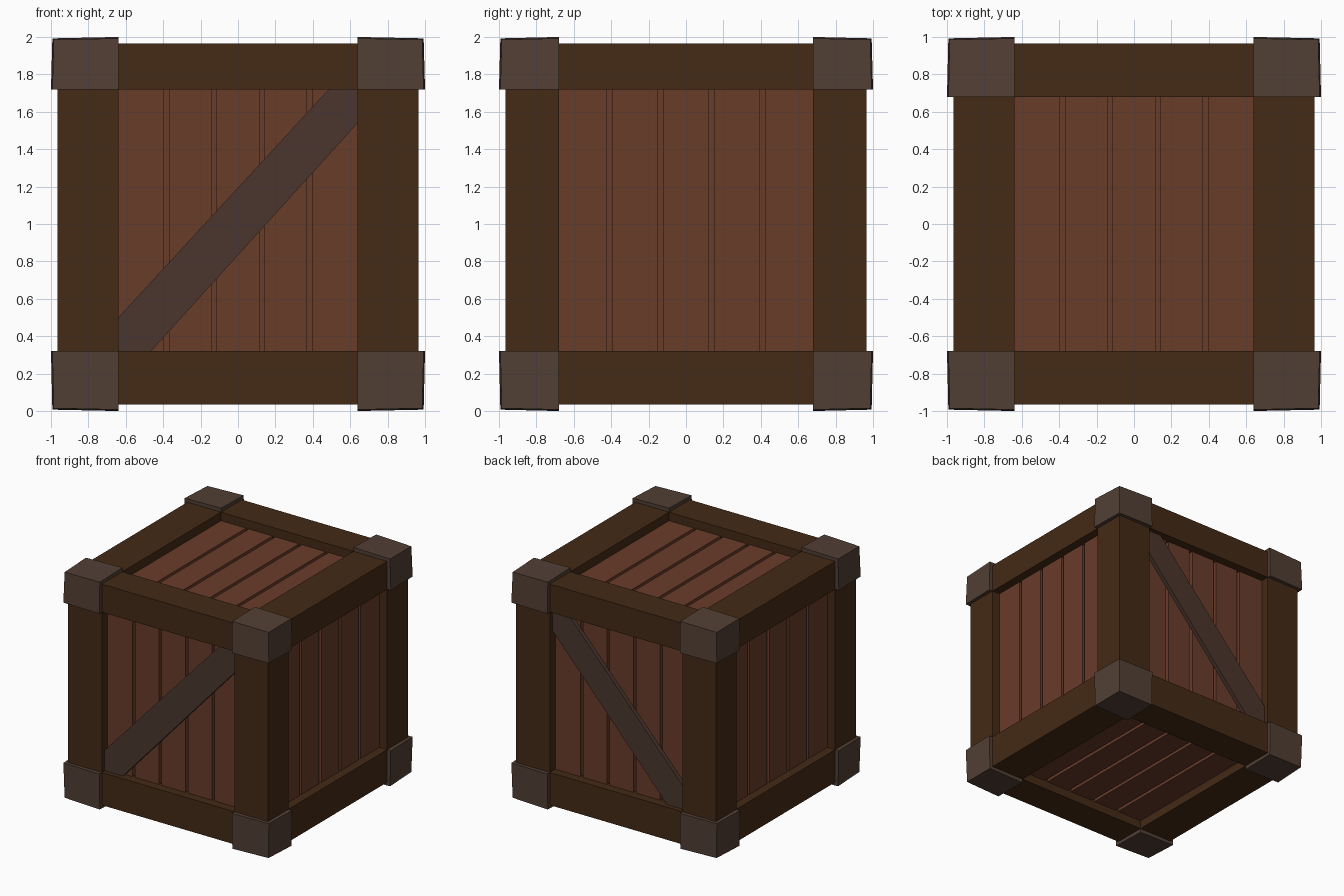
import bpy, bmesh
from itertools import product

if "Cube" in bpy.data.objects:
    bpy.data.objects.remove(bpy.data.objects["Cube"])


def material(name, rgb):
    m = bpy.data.materials.new(name)
    m.diffuse_color = (*rgb, 1)
    m.use_nodes = True
    m.node_tree.nodes["Principled BSDF"].inputs["Base Color"].default_value = m.diffuse_color
    return m


FRAME = material("frame_wood", (0.058, 0.023, 0.0075))
PANEL = material("panel_wood", (0.141, 0.045, 0.023))
BRACE = material("brace_wood", (0.069, 0.037, 0.026))
CAP = material("corner_metal", (0.084, 0.05, 0.035))

# Inner edges (low, high) of the frame opening on each axis, and the outer limits
INNER = [(-0.64, 0.64), (-0.68, 0.68), (0.32, 1.72)]
MID = (0, 0, 1)
OUT = 0.965      # outer face of the beams, from the centre
FACE = 0.89      # outer face of the planks
BACK = 0.85      # floor of the grooves between planks
GAP = 0.028


def finish(bm, name, mat):
    bmesh.ops.recalc_face_normals(bm, faces=bm.faces)
    me = bpy.data.meshes.new(name)
    bm.to_mesh(me)
    bm.free()
    ob = bpy.data.objects.new(name, me)
    me.materials.append(mat)
    bpy.context.collection.objects.link(ob)
    return ob


def add_box(bm, spans):
    """Box from (low, high) spans on x, y, z; returns its vertices."""
    vs = bmesh.ops.create_cube(bm, size=1)["verts"]
    for v in vs:
        v.co = [s[0] if c < 0 else s[1] for c, s in zip(v.co, spans)]
    return vs


def edge_span(axis, side, out):
    """Span from the opening edge to the outside on one side of an axis."""
    a, b = INNER[axis][side > 0], MID[axis] + side * out
    return (min(a, b), max(a, b))


# Twelve frame beams, running between the corner caps
for axis, kind in enumerate(("cross_beam", "side_beam", "post")):
    others = [a for a in range(3) if a != axis]
    for s, t in product((-1, 1), repeat=2):
        spans = [None] * 3
        spans[axis] = INNER[axis]
        spans[others[0]] = edge_span(others[0], s, OUT)
        spans[others[1]] = edge_span(others[1], t, OUT)
        bm = bmesh.new()
        add_box(bm, spans)
        finish(bm, kind, FRAME)

# Eight corner caps, tapering slightly towards the outer corner
for sides in product((-1, 1), repeat=3):
    bm = bmesh.new()
    spans = [edge_span(a, sides[a], 1.0) for a in range(3)]
    for v in add_box(bm, spans):
        outer = [abs(v.co[a] - MID[a]) > 0.99 for a in range(3)]
        for a in range(3):
            if outer[a]:
                v.co[a] -= sides[a] * 0.0075 * (sum(outer) - 1)
    finish(bm, "corner_cap", CAP)

# Six recessed panels: five planks over a backing board
# (normal axis, axis the planks are laid along)
for normal, across in ((1, 0), (0, 1), (2, 0)):
    for side in (-1, 1):
        bm = bmesh.new()
        low, high = INNER[across]
        pitch = (high - low) / 5

        def depth(a, b):
            return tuple(sorted((MID[normal] + side * a, MID[normal] + side * b)))

        spans = list(INNER)
        spans[normal] = depth(BACK - 0.03, BACK)
        add_box(bm, spans)
        spans[normal] = depth(BACK, FACE)
        for i in range(5):
            a = low + i * pitch + (GAP / 2 if i > 0 else 0)
            b = low + (i + 1) * pitch - (GAP / 2 if i < 4 else 0)
            spans[across] = (a, b)
            add_box(bm, spans)
        finish(bm, "plank_panel", PANEL)

# Diagonal braces on the front and back, cut to the opening
outline = [(-0.64, 0.32), (-0.465, 0.32), (0.64, 1.54),
           (0.64, 1.72), (0.485, 1.72), (-0.64, 0.5)]
for side, name in ((-1, "front_brace"), (1, "back_brace")):
    bm = bmesh.new()
    face = bm.faces.new([bm.verts.new((x, side * FACE, z)) for x, z in outline])
    ext = bmesh.ops.extrude_face_region(bm, geom=[face], use_keep_orig=True)
    moved = [g for g in ext["geom"] if isinstance(g, bmesh.types.BMVert)]
    bmesh.ops.translate(bm, verts=moved, vec=(0, side * 0.035, 0))
    finish(bm, name, BRACE)
